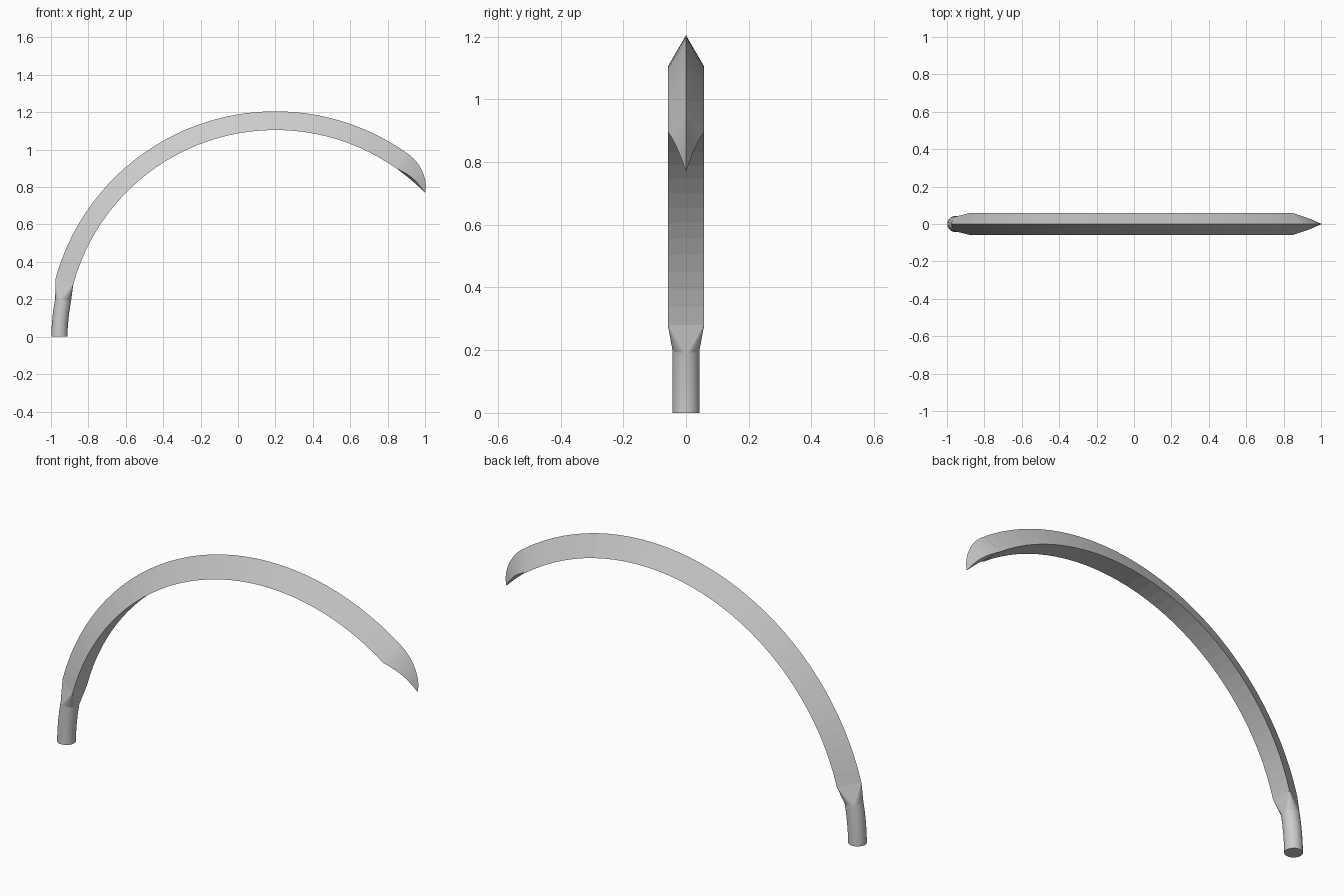
import bpy, bmesh
from math import sin, cos, pi, radians

if "Cube" in bpy.data.objects:
    bpy.data.objects.remove(bpy.data.objects["Cube"])

CX, CZ = 0.2, -0.015          # centre of the big arc
R_IN, R_OUT, HALF_W = 1.12, 1.22, 0.058
R_MID, TUBE_R = 1.155, 0.043
N = 36                        # points around the tube

bm = bmesh.new()


def place(deg, r, y):
    # angle measured from straight up, positive towards +x
    t = radians(deg)
    return bm.verts.new((CX + r * sin(t), y, CZ + r * cos(t)))


def tube_ring(deg):
    return [place(deg, R_MID + TUBE_R * cos(2 * pi * i / N),
                  TUBE_R * sin(2 * pi * i / N)) for i in range(N)]


def blade_ring(deg, s=0.0):
    # triangular section: sharp ridge outside, flat base inside; s tapers the tip
    if s >= 1:
        return [place(deg, R_IN, 0)] * N
    lift = 0.012 * sin(pi * s)
    ridge = place(deg, R_IN + (R_OUT - R_IN) * (1 - s * s) ** 0.8, 0)
    a = place(deg, R_IN + lift, HALF_W * (1 - s))
    keel = place(deg, R_IN, 0)
    b = place(deg, R_IN + lift, -HALF_W * (1 - s))
    return [ridge] * 6 + [a] * 12 + [keel] + [b] * 12 + [ridge] * 5


# round tang
rings = [tube_ring(-89.26 + 9.96 * k / 4) for k in range(5)]
for v in rings[0]:
    v.co.z = 0
tube_count = len(rings)

# curved blade, then the hooked tip
rings += [blade_ring(-74.7 + 110.2 * k / 36) for k in range(37)]
rings += [blade_ring(35.5 + 10.1 * k / 10, k / 10) for k in range(1, 11)]

# skin the rings, collapsing repeated points into fans
for j, (p, q) in enumerate(zip(rings, rings[1:])):
    for i in range(N):
        k = (i + 1) % N
        face = list(dict.fromkeys((p[i], p[k], q[k], q[i])))
        if len(face) >= 3:
            f = bm.faces.new(face)
            f.smooth = j < tube_count - 1
bm.faces.new(rings[0])
bmesh.ops.recalc_face_normals(bm, faces=bm.faces)

mesh = bpy.data.meshes.new("curved_blade")
bm.to_mesh(mesh)
bm.free()
obj = bpy.data.objects.new("curved_blade", mesh)
bpy.context.collection.objects.link(obj)
